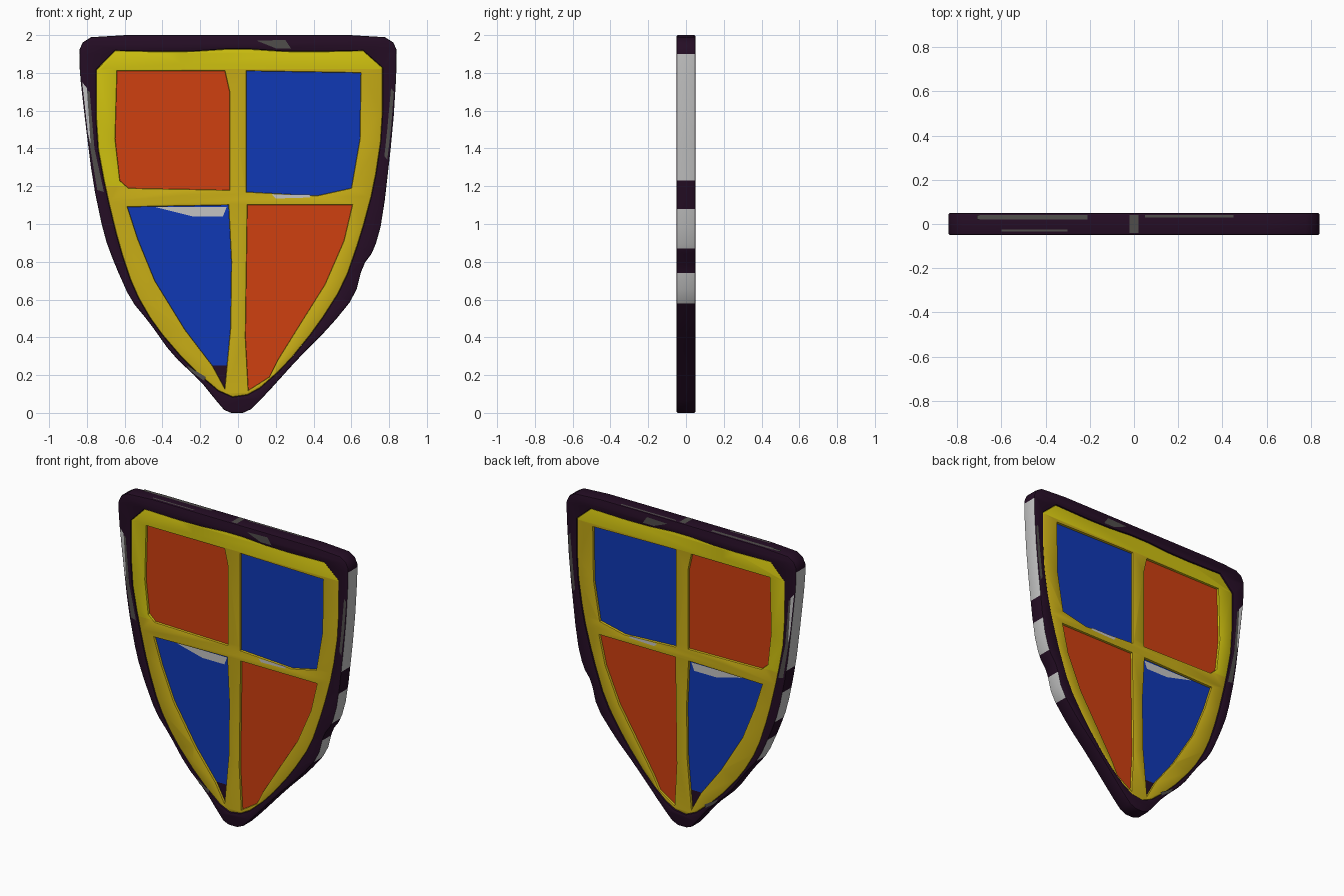
import bpy, bmesh
from mathutils import Vector

cube = bpy.data.objects.get("Cube")
if cube:
    bpy.data.objects.remove(cube, do_unlink=True)


def material(name, rgb):
    m = bpy.data.materials.new(name)
    m.use_nodes = True
    m.diffuse_color = (*rgb, 1)
    m.node_tree.nodes["Principled BSDF"].inputs["Base Color"].default_value = (*rgb, 1)
    return m


DARK = material("dark plum", (0.018, 0.004, 0.018))
YELLOW = material("bright yellow", (0.62, 0.53, 0.005))
GOLD = material("gold", (0.58, 0.42, 0.008))
RED = material("orange red", (0.62, 0.05, 0.005))
BLUE = material("royal blue", (0.005, 0.04, 0.46))
PALE = material("pale grey", (0.55, 0.55, 0.55))
GREY = material("dark grey", (0.08, 0.075, 0.07))


def soften(pts):
    """Round an outline by cutting every corner."""
    out = []
    for a, b in zip(pts, pts[1:] + pts[:1]):
        a, b = Vector(a), Vector(b)
        out += [a.lerp(b, 0.22), a.lerp(b, 0.78)]
    return out


def slab(name, loops, half, mats, rule=None, cuts=(), round_edge=0.008):
    """Filled outline with holes, standing upright; half is half its thickness."""
    cu = bpy.data.curves.new(name, "CURVE")
    cu.dimensions, cu.fill_mode = "2D", "BOTH"
    cu.extrude, cu.bevel_depth = half - round_edge, round_edge
    cu.bevel_resolution, cu.offset = 1, -round_edge
    for pts in loops:
        s = cu.splines.new("POLY")
        s.points.add(len(pts) - 1)
        for p, c in zip(s.points, pts):
            p.co = (c[0], c[1], 0, 1)
        s.use_cyclic_u = True
    ob = bpy.data.objects.new(name, cu)
    bpy.context.collection.objects.link(ob)
    bpy.ops.object.select_all(action="DESELECT")
    ob.select_set(True)
    bpy.context.view_layer.objects.active = ob
    bpy.ops.object.convert(target="MESH")
    ob = bpy.context.object
    ob.data.materials.clear()
    for m in mats:
        ob.data.materials.append(m)
    bm = bmesh.new()
    bm.from_mesh(ob.data)
    for v in bm.verts:
        v.co = (v.co.x, -v.co.z, v.co.y)
    bmesh.ops.remove_doubles(bm, verts=bm.verts, dist=0.0001)
    for co, no in cuts:
        bmesh.ops.bisect_plane(bm, geom=bm.verts[:] + bm.edges[:] + bm.faces[:],
                               plane_co=co, plane_no=no)
    bmesh.ops.recalc_face_normals(bm, faces=bm.faces)
    for f in bm.faces:
        f.material_index = rule(f.calc_center_median(), f.normal) if rule else 0
    bm.to_mesh(ob.data)
    bm.free()
    bpy.ops.object.shade_smooth_by_angle(angle=0.6)
    return ob


def worn_patch(name, pts, depth, mat):
    """Paper-thin sheet of paint wear on both faces."""
    me = bpy.data.meshes.new(name)
    bm = bmesh.new()
    for s in (-1, 1):
        f = bm.faces.new([bm.verts.new((x, s * depth, z)) for x, z in pts])
        f.normal_update()
        if f.normal.y * s < 0:
            f.normal_flip()
    bm.to_mesh(me)
    bm.free()
    me.materials.append(mat)
    bpy.context.collection.objects.link(bpy.data.objects.new(name, me))


# Outlines, clockwise from the top left
outer = soften([(-.76, 2), (0, 2), (.76, 2), (.84, 1.95), (.84, 1.82), (.82, 1.5), (.765, 1.02),
                (.72, .86), (.66, .78), (.62, .62), (.49, .46), (.33, .30), (.14, .09), (.05, 0),
                (-.06, 0), (-.12, .07), (-.2, .17), (-.35, .31), (-.47, .48), (-.57, .6),
                (-.65, .78), (-.71, .94), (-.77, 1.23), (-.81, 1.55), (-.84, 1.82), (-.84, 1.95)])
inner = soften([(-.75, 1.92), (-.3, 1.91), (0, 1.93), (.3, 1.91), (.765, 1.92), (.765, 1.5), (.72, 1.2),
                (.65, .94), (.56, .68), (.42, .46), (.25, .25), (.08, .1), (-.06, .08),
                (-.26, .25), (-.44, .46), (-.55, .65), (-.63, .89), (-.7, 1.18), (-.75, 1.45)])
panels = {
    "upper_right_panel": (RED, [(-.64, 1.81), (-.07, 1.81), (-.045, 1.7), (-.045, 1.18), (-.58, 1.19),
                                (-.625, 1.23), (-.65, 1.45)]),
    "upper_left_panel": (BLUE, [(.045, 1.81), (.65, 1.8), (.645, 1.45), (.6, 1.19), (.42, 1.15), (.045, 1.17)]),
    "lower_right_panel": (BLUE, [(-.585, 1.09), (-.05, 1.1), (-.035, .8), (-.04, .45), (-.07, .13),
                                 (-.135, .25), (-.28, .44), (-.44, .7), (-.53, .92)]),
    "lower_left_panel": (RED, [(.05, 1.1), (.605, 1.1), (.56, .91), (.46, .68), (.325, .465),
                               (.21, .28), (.165, .19), (.055, .12), (.04, .4)]),
}
X, Z = Vector((1, 0, 0)), Vector((0, 0, 1))

# Dark rim with bare stretches along its side walls
bare = [(1.23, 1.9), (.87, 1.08), (.58, .74)]


def rim_rule(c, n):
    worn = any(a < c.z < b for a, b in bare)
    return 1 if worn and abs(n.y) < 0.8 and n.x * c.x > 0 else 0


slab("rim", [outer, inner], 0.05, [DARK, PALE], rim_rule, [(Z * h, Z) for r in bare for h in r])

# Yellow frame with its cross bars, brighter along the top and right side
slab("frame", [inner] + [p for _, p in panels.values()], 0.044, [GOLD, YELLOW],
     lambda c, n: 1 if c.z > 1.82 or (c.x < -0.3 and c.z > 1.2) else 0,
     [(Z * 1.82, Z), (Z * 1.2, Z), (X * -0.3, X)], 0.007)

# Sunken coloured quarters
for name, (mat, pts) in panels.items():
    slab(name, [pts], 0.028, [mat, DARK],
         lambda c, n, tip=name == "lower_right_panel": int(tip and c.z < 0.25),
         [(Z * 0.25, Z)], 0)

# Worn paint
worn_patch("panel_wear", [(-.44, 1.09), (-.06, 1.09), (-.08, 1.04), (-.24, 1.04), (-.36, 1.07)], .0285, PALE)
worn_patch("bar_wear", [(.18, 1.155), (.38, 1.155), (.38, 1.14), (.2, 1.135)], .0455, PALE)
worn_patch("right_rim_wear", [(-.82, 1.72), (-.785, 1.7), (-.76, 1.4), (-.71, 1.17), (-.745, 1.18), (-.79, 1.45)],
           .0505, GREY)
worn_patch("right_rim_bare", [(-.825, 1.75), (-.8, 1.72), (-.78, 1.42), (-.795, 1.48)], .051, PALE)
worn_patch("left_rim_wear", [(.825, 1.7), (.81, 1.72), (.79, 1.5), (.775, 1.36), (.79, 1.34), (.81, 1.5)], .0505, GREY)
worn_patch("lower_rim_wear", [(-.27, .25), (-.17, .19), (-.18, .17), (-.25, .22)], .0505, GREY)
worn_patch("top_rim_wear", [(.1, 1.97), (.25, 1.975), (.28, 1.93), (.2, 1.93)], .0505, GREY)

# Scuffed strips on the top edge
for i, (x, y, w, d) in enumerate([(-.46, .03, .5, .02), (0, 0, .04, .08), (.25, .035, .4, .012), (-.45, -.03, .3, .01)]):
    bpy.ops.mesh.primitive_plane_add(size=1, location=(x, y, 2.0005))
    ob = bpy.context.object
    ob.name = f"top_scuff_{i + 1}"
    ob.scale = (w, d, 1)
    ob.data.materials.append(GREY)
